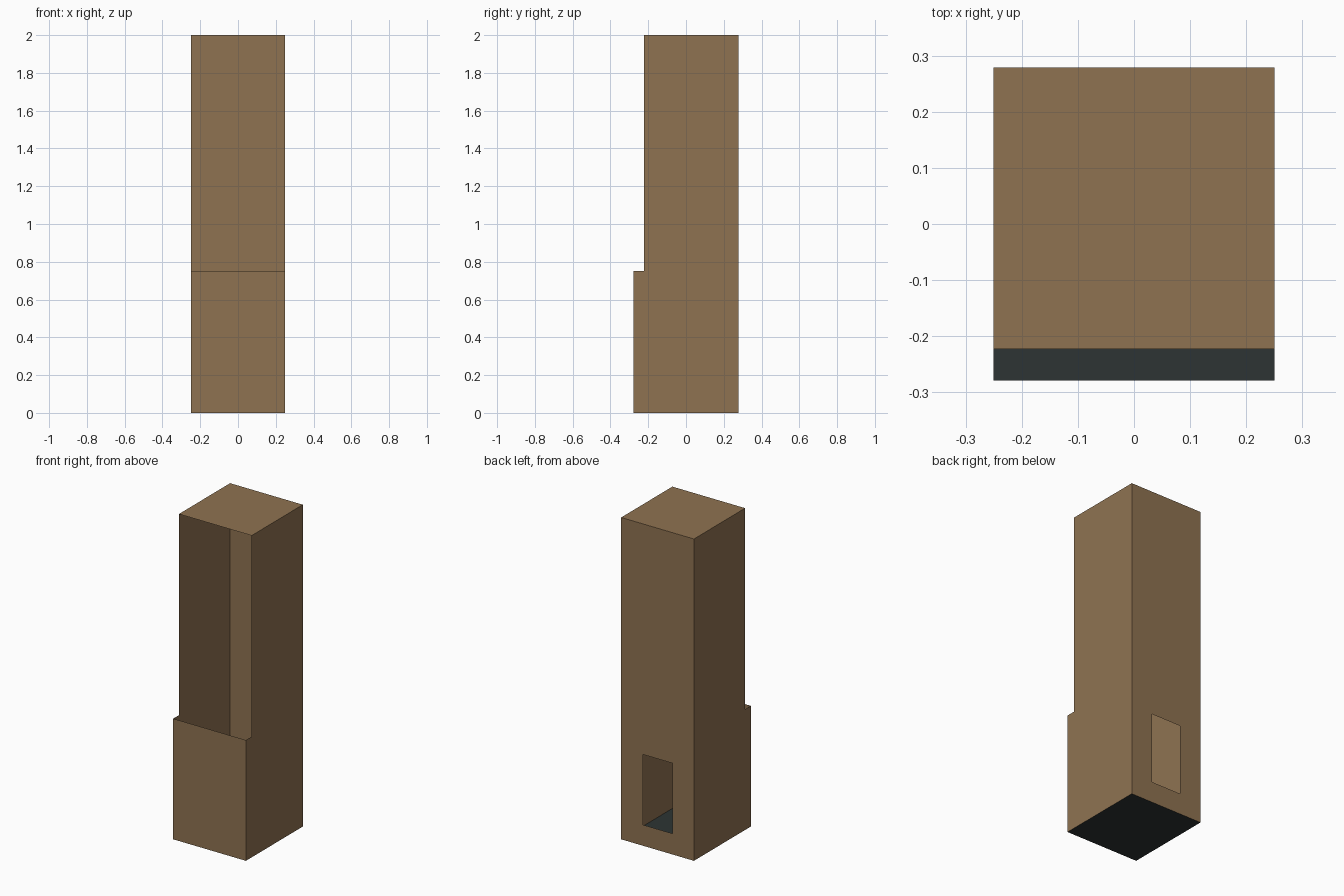
import bpy

if "Cube" in bpy.data.objects:
    bpy.data.objects.remove(bpy.data.objects["Cube"])

W = 0.25               # half width
F, B = -0.279, 0.279   # front and back
S = -0.223             # front edge of the upper shaft
H, STEP = 2.0, 0.75    # full height, height of the front panel


def material(name, rgb):
    m = bpy.data.materials.new(name)
    m.diffuse_color = (*rgb, 1)
    m.use_nodes = True
    m.node_tree.nodes["Principled BSDF"].inputs["Base Color"].default_value = m.diffuse_color
    return m


wood = material("brown wood", (0.275, 0.171, 0.083))
dark = material("dark slate", (0.026, 0.034, 0.033))


def sheet(name, verts, mat, faces=None):
    """Thin panel made of flat faces."""
    me = bpy.data.meshes.new(name)
    me.from_pydata(verts, [], faces or [tuple(range(len(verts)))])
    me.materials.append(mat)
    me.update()
    ob = bpy.data.objects.new(name, me)
    bpy.context.collection.objects.link(ob)
    return ob


def rect(x, z0, z1):
    """Upright rectangle in the back plane, counter-clockwise from behind."""
    return [(x, B, z0), (-x, B, z0), (-x, B, z1), (x, B, z1)]


# Stepped side walls
profile = [(F, 0), (B, 0), (B, H), (S, H), (S, STEP), (F, STEP)]
sheet("right_wall", [(W, y, z) for y, z in profile], wood)
sheet("left_wall", [(-W, y, z) for y, z in reversed(profile)], wood)

# Back wall framing the low opening
sheet("back_wall", rect(W, 0, H) + rect(0.102, 0.13, 0.567), wood,
      [(i, (i + 1) % 4, (i + 1) % 4 + 4, i + 4) for i in range(4)])

# Low front panel, leaving the shaft open above it
sheet("front_panel", [(-W, F, 0), (W, F, 0), (W, F, STEP), (-W, F, STEP)], wood)

# Roof over the shaft
sheet("roof", [(-W, S, H), (W, S, H), (W, B, H), (-W, B, H)], wood)

# Dark floor
sheet("floor", [(-W, F, 0), (-W, B, 0), (W, B, 0), (W, F, 0)], dark)
